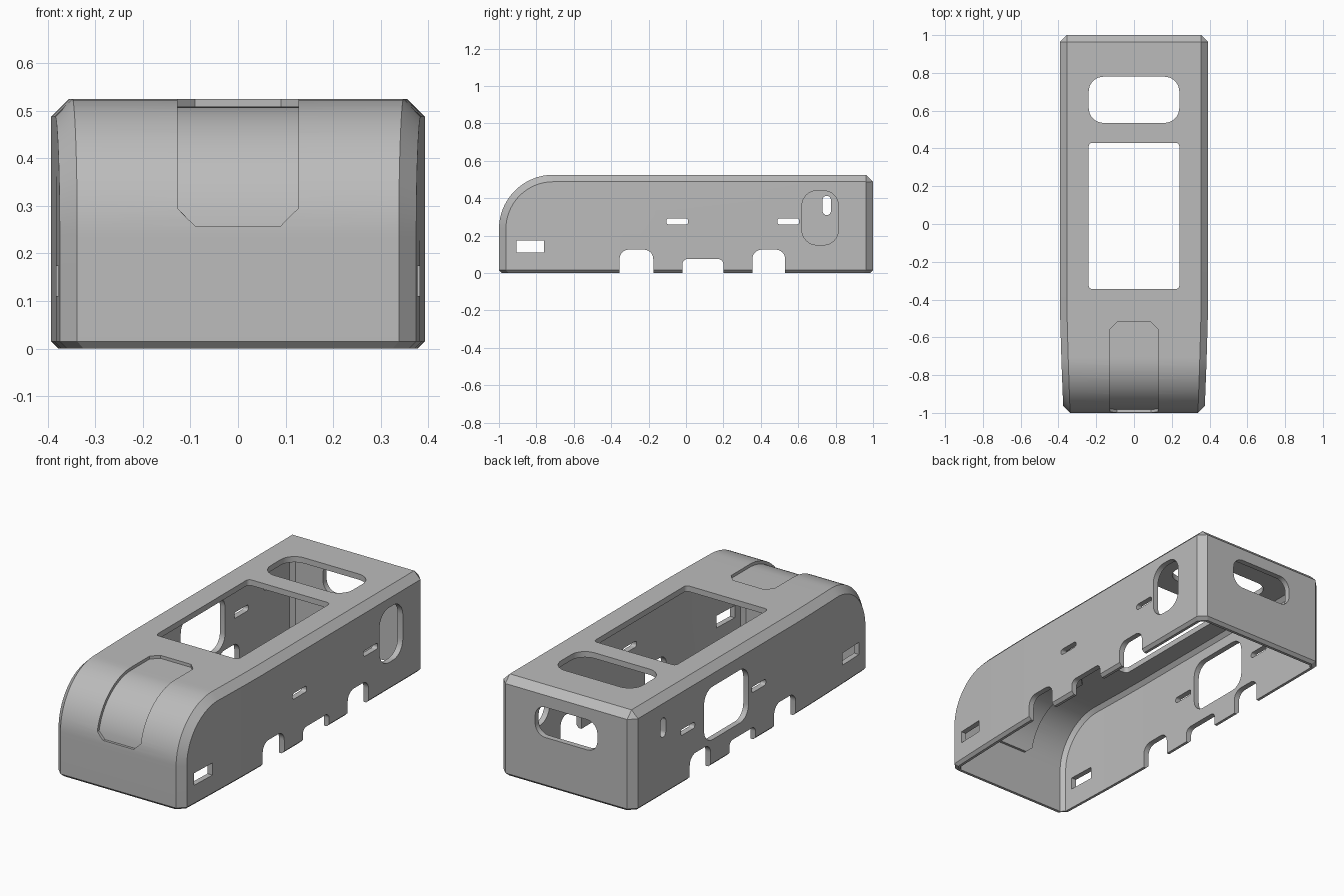
import bpy, bmesh
from math import sin, cos, pi, radians
from mathutils import Vector

HALF_W, TOP, RADIUS, CHAMFER = 0.393, 0.525, 0.29, 0.037
WALL, FOOT = 0.03, 0.015
ARC_Y, ARC_Z = RADIUS - 1, TOP - RADIUS
ARC = [i * pi / 48 for i in range(25)]

old = bpy.data.objects.get("Cube")
if old:
    bpy.data.objects.remove(old)

grey = bpy.data.materials.new("Matte grey")
grey.use_nodes = True
GREY = (0.5, 0.5, 0.5, 1)
grey.diffuse_color = GREY
grey.node_tree.nodes["Principled BSDF"].inputs["Base Color"].default_value = GREY


def make_object(name, bm):
    bmesh.ops.recalc_face_normals(bm, faces=bm.faces)
    mesh = bpy.data.meshes.new(name)
    bm.to_mesh(mesh)
    bm.free()
    mesh.materials.append(grey)
    obj = bpy.data.objects.new(name, mesh)
    bpy.context.collection.objects.link(obj)
    return obj


def loft(bm, rings):
    """Skin a list of equal point loops and cap both ends."""
    loops = [[bm.verts.new(p) for p in ring] for ring in rings]
    n = len(loops[0])
    for a, b in zip(loops, loops[1:]):
        for i in range(n):
            j = (i + 1) % n
            bm.faces.new((a[i], a[j], b[j], b[i]))
    bm.faces.new(loops[0])
    bm.faces.new(loops[-1])


def side_profile(inset, back_cut, floor):
    """Outline in y, z with a rounded front and a chamfered back."""
    r = RADIUS - inset
    pts = [(inset - 1, floor)]
    pts += [(ARC_Y - r * cos(a), ARC_Z + r * sin(a)) for a in ARC]
    y, z = 1 - inset, TOP - inset
    return pts + [(y - back_cut, z), (y, z - back_cut), (y, floor)]


def shell_solid(name, offset, chamfer, floor):
    bm = bmesh.new()
    w = HALF_W - offset
    rings = []
    for x, extra in ((-w, chamfer), (chamfer - w, 0), (w - chamfer, 0), (w, chamfer)):
        # the back cut shrinks to nothing on the outermost rings
        cut = 0.0004 if extra else chamfer
        rings.append([(x, y, z) for y, z in side_profile(offset + extra, cut, floor)])
    loft(bm, rings)
    cuts = [((0, y, 0), (0, 1, 0)) for y in (-0.36, -0.5, -0.65, -0.8)]
    if floor == 0:
        cuts.append(((0, 0, FOOT), (0, 0, 1)))
    for co, no in cuts:
        bmesh.ops.bisect_plane(bm, geom=bm.verts[:] + bm.edges[:] + bm.faces[:],
                               plane_co=co, plane_no=no)
    for v in bm.verts:
        # gentle narrowing toward the front
        t = max(0, (-0.36 - v.co.y) / 0.64)
        v.co.x *= 1 - 0.05 * t ** 1.4
        # chamfered foot
        if floor == 0 and v.co.z < 0.001:
            v.co.x *= 1 - FOOT / HALF_W
            v.co.y *= 1 - FOOT
    return make_object(name, bm)


def nose_strip(name, outer, inner):
    """Band with clipped corners that follows the rounded nose."""
    path = [((-1, 0.258), (-1, 0), 0.09), ((-1, 0.295), (-1, 0), 0.127)] if ARC_Z < 0.25 else []
    path = [(0.258, 0.09), (0.295, 0.127)]
    sections = []
    for a in ARC:
        z = ARC_Z + RADIUS * sin(a)
        if z > 0.305:
            sections.append((a, None, 0.127))
    start = [(math_asin((z - ARC_Z) / RADIUS), None, hw) for z, hw in path]
    end = [(pi / 2, -0.557, 0.127), (pi / 2, -0.52, 0.09)]
    rings = []
    for a, y_flat, hw in start + sections + end:
        d = Vector((0, -cos(a), sin(a)))
        base = Vector((0, ARC_Y if y_flat is None else y_flat, ARC_Z))
        lo, hi = base + d * (RADIUS - inner), base + d * (RADIUS - outer)
        side = Vector((hw, 0, 0))
        rings.append([lo - side, lo + side, hi + side, hi - side])
    bm = bmesh.new()
    loft(bm, rings)
    return make_object(name, bm)


def math_asin(v):
    from math import asin
    return asin(v)


def rounded_hole(bm, axis, a, b, depth, r):
    """Rounded box running along one axis; a and b span the other two."""
    ring = []
    corners = ((a[1], b[1], 0), (a[0], b[1], 1), (a[0], b[0], 2), (a[1], b[0], 3))
    for u, v, q in corners:
        if r == 0:
            ring.append((u, v))
            continue
        cu = u - r if u == a[1] else u + r
        cv = v - r if v == b[1] else v + r
        for i in range(9):
            t = (q + i / 8) * pi / 2
            ring.append((cu + r * cos(t), cv + r * sin(t)))
    place = {"x": lambda u, v, d: (d, u, v),
             "y": lambda u, v, d: (u, d, v),
             "z": lambda u, v, d: (u, v, d)}[axis]
    loft(bm, [[place(u, v, d) for u, v in ring] for d in depth])


def combine(target, tool, operation):
    mod = target.modifiers.new(operation, "BOOLEAN")
    mod.operation, mod.solver, mod.object = operation, "EXACT", tool
    bpy.context.view_layer.update()
    graph = bpy.context.evaluated_depsgraph_get()
    mesh = bpy.data.meshes.new_from_object(target.evaluated_get(graph))
    target.modifiers.clear()
    target.data = mesh
    bpy.data.objects.remove(tool)


# Hollow case, open underneath
case = shell_solid("case_shell", 0, CHAMFER, 0)
combine(case, shell_solid("cavity", WALL, 0.02, -0.1), "DIFFERENCE")

# Sunken nose panel with its inner backing
combine(case, nose_strip("panel_backing", 0.02, WALL + 0.015), "UNION")
combine(case, nose_strip("panel_recess", -0.03, 0.016), "DIFFERENCE")

# Openings
holes = bmesh.new()
BOTH, LEFT, RIGHT = (-0.5, 0.5), (0.3, 0.5), (-0.5, -0.3)
# roof windows
rounded_hole(holes, "z", (-0.24, 0.24), (-0.345, 0.43), (0.45, 0.6), 0.02)
rounded_hole(holes, "z", (-0.24, 0.24), (0.535, 0.78), (0.45, 0.6), 0.08)
# foot notches
for y0, y1, z, r in ((-0.355, -0.175, 0.125, 0.05), (-0.02, 0.2, 0.075, 0.03),
                     (0.355, 0.53, 0.125, 0.05)):
    rounded_hole(holes, "x", (y0, y1), (-0.1, z), BOTH, r)
# strap slots
rounded_hole(holes, "x", (-0.105, 0.012), (0.26, 0.291), BOTH, 0.012)
rounded_hole(holes, "x", (0.488, 0.605), (0.26, 0.291), BOTH, 0.012)
rounded_hole(holes, "x", (-0.905, -0.76), (0.11, 0.174), BOTH, 0)
# single-side ports
rounded_hole(holes, "x", (0.62, 0.815), (0.15, 0.44), LEFT, 0.08)
rounded_hole(holes, "x", (0.73, 0.775), (0.31, 0.412), RIGHT, 0.022)
rounded_hole(holes, "x", (0.04, 0.41), (0.14, 0.42), RIGHT, 0.07)
# back port
rounded_hole(holes, "y", (-0.182, 0.182), (0.265, 0.425), (0.9, 1.1), 0.06)
combine(case, make_object("openings", holes), "DIFFERENCE")

# Smooth curves, crisp edges
bpy.ops.object.select_all(action="DESELECT")
case.select_set(True)
bpy.context.view_layer.objects.active = case
bpy.ops.object.shade_smooth_by_angle(angle=radians(25))
